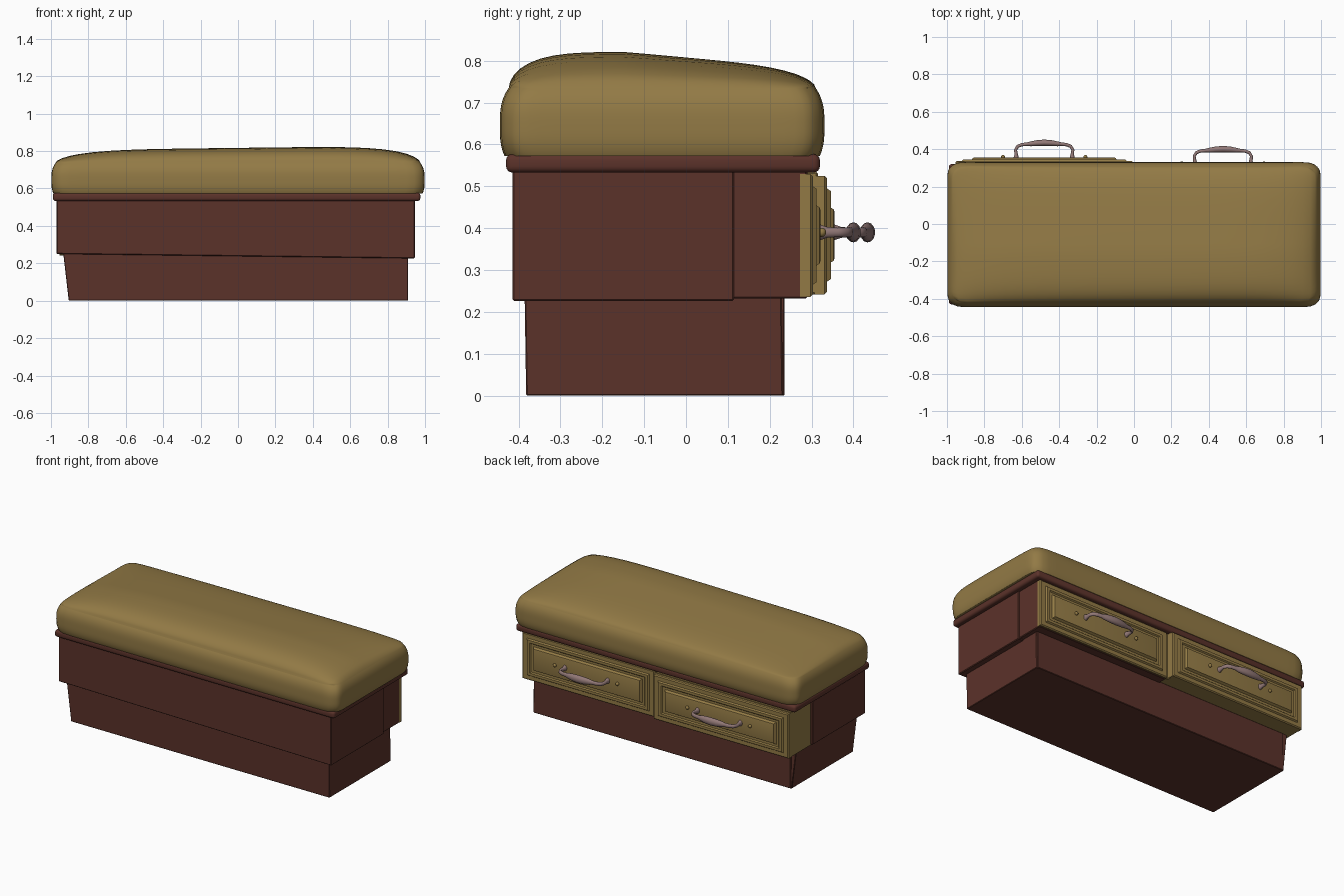
import bpy, bmesh, math
from mathutils import Vector

if "Cube" in bpy.data.objects:
    bpy.data.objects.remove(bpy.data.objects["Cube"])


def material(name, rgb):
    m = bpy.data.materials.new(name)
    m.diffuse_color = (*rgb, 1)
    m.use_nodes = True
    m.node_tree.nodes["Principled BSDF"].inputs["Base Color"].default_value = m.diffuse_color
    return m


BROWN = material("dark_brown_wood", (0.105, 0.032, 0.023))
GOLD = material("ochre", (0.29, 0.195, 0.06))
MAUVE = material("mauve_metal", (0.29, 0.19, 0.185))


def finish(name, bm, mat, angle=35):
    bmesh.ops.recalc_face_normals(bm, faces=bm.faces)
    me = bpy.data.meshes.new(name)
    bm.to_mesh(me)
    bm.free()
    ob = bpy.data.objects.new(name, me)
    bpy.context.collection.objects.link(ob)
    me.materials.append(mat)
    bpy.ops.object.select_all(action='DESELECT')
    bpy.context.view_layer.objects.active = ob
    ob.select_set(True)
    bpy.ops.object.shade_smooth_by_angle(angle=math.radians(angle))
    return ob


def box(name, x, y, z, mat, bevel=0.004, seg=1, warp=None):
    bm = bmesh.new()
    bmesh.ops.create_cube(bm, size=2)
    for v in bm.verts:
        u = v.co.copy()
        v.co = [(a + b) / 2 + (b - a) / 2 * t for (a, b), t in zip((x, y, z), u)]
        if warp:
            warp(v.co, u)
    bmesh.ops.bevel(bm, geom=bm.edges[:], offset=bevel, segments=seg,
                    profile=0.5, affect='EDGES')
    return finish(name, bm, mat)


# plinth, flared a little on the left
def flare(co, u):
    if u.x < 0 and u.z > 0:
        co.x -= 0.03
    if u.z > 0:
        co.y -= 0.004


box("plinth", (-0.905, 0.91), (-0.382, 0.232), (0, 0.26), BROWN, 0.003, warp=flare)
box("plinth_back_board", (-0.90, 0.905), (0.205, 0.236), (0, 0.24), BROWN, 0.003)


# main case, lower edge slightly out of level
def tilt(co, u):
    if u.z < 0:
        co.z += -0.012 * u.x


box("case", (-0.97, 0.945), (-0.415, 0.115), (0.238, 0.54), BROWN, 0.004, warp=tilt)
box("right_drawer_box", (0.008, 0.938), (0.10, 0.29), (0.232, 0.54), BROWN)
box("left_drawer_box", (-0.955, -0.008), (0.10, 0.315), (0.242, 0.535), GOLD)
box("centre_post", (-0.012, 0.012), (0.10, 0.285), (0.24, 0.54), GOLD, 0.002)

# rounded rim under the cushion
box("seat_rim", (-0.99, 0.975), (-0.43, 0.32), (0.533, 0.577), BROWN, 0.015, 4)


# one-sided or raised moulded panel: stacked rectangular loops (inset, y)
def drawer_front(name, cx, hw, z0, z1, y):
    loops = [(0, y - 0.03), (0, y - 0.006), (0.006, y), (0.03, y), (0.036, y + 0.009),
             (0.052, y + 0.009), (0.058, y + 0.002), (0.072, y + 0.002),
             (0.080, y + 0.016), (0.086, y + 0.018)]
    bm = bmesh.new()
    rings = []
    for i, yy in loops:
        w = hw - i * 1.15
        rings.append([bm.verts.new(p) for p in (
            (cx - w, yy, z0 + i), (cx + w, yy, z0 + i),
            (cx + w, yy, z1 - i), (cx - w, yy, z1 - i))])
    for a, b in zip(rings, rings[1:]):
        for k in range(4):
            n = (k + 1) % 4
            bm.faces.new((a[k], a[n], b[n], b[k]))
    bm.faces.new(rings[0])
    bm.faces.new(rings[-1])
    finish(name, bm, GOLD, 20)


# bowed pull handle, thick in the middle with flared feet
def handle(name, cx, y, z):
    bm = bmesh.new()
    pts = [(-0.15, 0, 0.020), (-0.15, 0.02, 0.013), (-0.153, 0.045, 0.011),
           (-0.142, 0.064, 0.012), (-0.12, 0.073, 0.012), (-0.09, 0.076, 0.013),
           (-0.075, 0.077, 0.017), (-0.04, 0.081, 0.022), (0, 0.083, 0.024)]
    pts += [(-a, b, r) for a, b, r in reversed(pts[:-1])]
    path = [Vector((cx + a, y + b, z)) for a, b, r in pts]
    rings = []
    n = 14
    for i, p in enumerate(path):
        t = (path[min(i + 1, len(path) - 1)] - path[max(i - 1, 0)]).normalized()
        up = Vector((0, 0, 1))
        side = t.cross(up)
        r = pts[i][2]
        rings.append([bm.verts.new(p + r * (math.cos(2 * math.pi * k / n) * up
                                            + 0.75 * math.sin(2 * math.pi * k / n) * side))
                      for k in range(n)])
    for a, b in zip(rings, rings[1:]):
        for k in range(n):
            bm.faces.new((a[k], a[(k + 1) % n], b[(k + 1) % n], b[k]))
    bm.faces.new(rings[0])
    bm.faces.new(rings[-1])
    finish(name, bm, MAUVE, 60)


def stud(name, x, y, z):
    bm = bmesh.new()
    bmesh.ops.create_uvsphere(bm, u_segments=12, v_segments=8, radius=0.011)
    bmesh.ops.translate(bm, vec=(x, y, z), verts=bm.verts)
    finish(name, bm, GOLD, 60)


# the left drawer stands slightly open
for side, cx, hw, z0, z1, y in (("left", -0.48, 0.474, 0.242, 0.525, 0.337),
                                ("right", 0.475, 0.465, 0.235, 0.53, 0.303)):
    drawer_front(side + "_drawer_front", cx, hw, z0, z1, y)
    handle(side + "_handle", cx, y + 0.014, 0.39)
    for k, d in enumerate((-0.22, 0.22)):
        stud(f"{side}_drawer_stud_{k + 1}", cx + d, y + 0.021, 0.39)

# puffy cushion: subdivided cube shaped by a crowned top and bulging sides
bm = bmesh.new()
bmesh.ops.create_cube(bm, size=2)
bmesh.ops.subdivide_edges(bm, edges=bm.edges[:], cuts=23, use_grid_fill=True)
for v in bm.verts:
    u, w, h = (math.sin(c * math.pi / 2) for c in v.co)
    crown = (1 - abs(u) ** 5) ** 0.55 * (1 - abs(w) ** 5) ** 0.55
    top = 0.735 + 0.082 * crown + 0.012 * u * crown - 0.034 * crown * max(0, w + 0.25)
    t = (h + 1) / 2
    tuck = 0.016 * abs(2 * t - 0.9) ** 3          # sides draw in at top and bottom
    sx = 0.998 - tuck - 0.022 * abs(w) ** 24      # rounded corners in plan
    sy = 0.388 - tuck - 0.022 * abs(u) ** 50
    v.co = (sx * u, -0.057 + sy * w, 0.572 + (top - 0.572) * t)
finish("cushion", bm, GOLD, 70)
